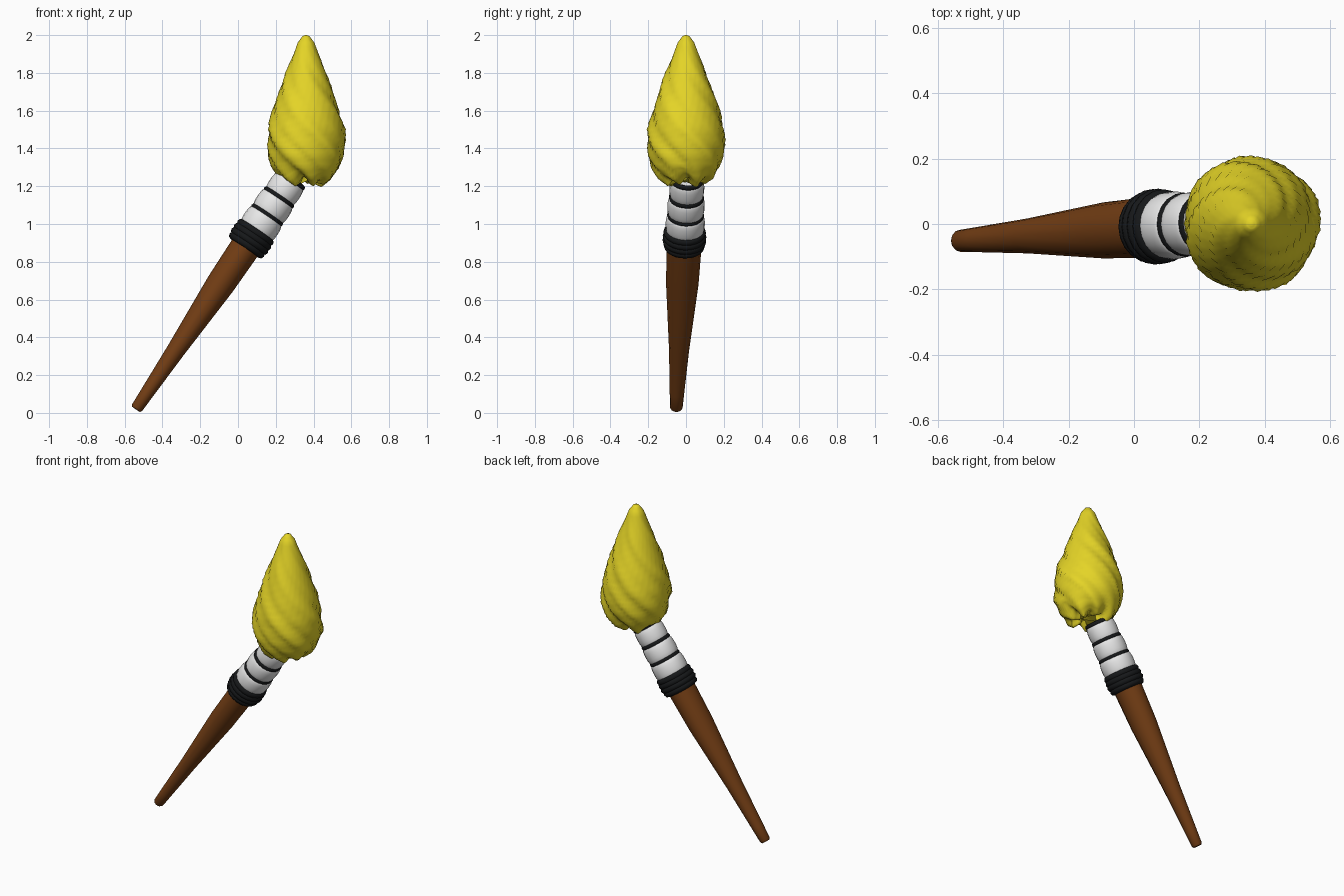
import bpy, bmesh
from math import sin, cos, pi, radians
from mathutils import Vector, Matrix

cube = bpy.data.objects.get("Cube")
if cube:
    bpy.data.objects.remove(cube, do_unlink=True)


def material(name, rgb):
    mat = bpy.data.materials.new(name)
    mat.use_nodes = True
    mat.diffuse_color = (*rgb, 1)
    bsdf = mat.node_tree.nodes["Principled BSDF"]
    bsdf.inputs["Base Color"].default_value = (*rgb, 1)
    bsdf.inputs["Roughness"].default_value = 0.8
    return mat


YELLOW = material("flame yellow", (0.78, 0.66, 0.02))
WHITE = material("wrap white", (0.8, 0.8, 0.8))
BLACK = material("binding black", (0.008, 0.009, 0.01))
BROWN = material("wood brown", (0.17, 0.047, 0.007))

# Slanted frame shared by handle, collar and wrap; local z runs up the shaft
foot = Vector((-0.54, -0.052, 0.019))
axis = (Vector((0.07, -0.008, 0.923)) - foot).normalized()
side = Vector((0, 1, 0)).cross(axis).normalized()
SHAFT = Matrix.Translation(foot) @ Matrix((side, axis.cross(side), axis)).transposed().to_4x4()
COLLAR = 1.09


def lathe(name, profile, sides, mat, matrix, angle=40, shape=None, closed=False):
    """Revolve (radius, height) points; shape(r, h, a) may displace each vertex."""
    bm = bmesh.new()
    rings = []
    for r, h in profile:
        ring = []
        for i in range(sides):
            a = 2 * pi * i / sides
            ring.append(bm.verts.new(shape(r, h, a) if shape else (r * cos(a), r * sin(a), h)))
        rings.append(ring)
    pairs = list(zip(rings, rings[1:]))
    if closed:
        pairs.append((rings[-1], rings[0]))
    else:
        bm.faces.new(rings[0][::-1])
        bm.faces.new(rings[-1])
    for low, high in pairs:
        for i in range(sides):
            j = (i + 1) % sides
            bm.faces.new((low[i], low[j], high[j], high[i]))
    bmesh.ops.recalc_face_normals(bm, faces=bm.faces)
    mesh = bpy.data.meshes.new(name)
    bm.to_mesh(mesh)
    bm.free()
    mesh.materials.append(mat)
    obj = bpy.data.objects.new(name, mesh)
    bpy.context.collection.objects.link(obj)
    obj.matrix_world = matrix
    bpy.ops.object.select_all(action="DESELECT")
    obj.select_set(True)
    bpy.context.view_layer.objects.active = obj
    bpy.ops.object.shade_smooth_by_angle(angle=radians(angle))
    return obj


def ring(name, radius, thick, height, mat, half_height=None):
    half_height = half_height or thick
    loop = [(radius + thick * cos(k * pi / 4), height + half_height * sin(k * pi / 4)) for k in range(8)]
    return lathe(name, loop, 20, mat, SHAFT, 60, closed=True)


# Tapered handle, a little wider from front to back
lathe("handle", [(0.025, 0), (0.032, 0.012), (0.036, 0.1), (0.049, 0.38), (0.076, 0.8), (0.082, 1.1)],
      12, BROWN, SHAFT, 35,
      lambda r, h, a: (r * cos(a), r * sin(a) * (1.05 + 0.1 * min(h, 1)), h))

# Black collar of stacked cords
for k, radius in enumerate((0.089, 0.095, 0.095, 0.092)):
    ring(f"collar_cord_{k + 1}", radius, 0.021, COLLAR + (k - 1.5) * 0.027, BLACK)

# Padded white wrap bulging between the black bindings
for k, radius in enumerate((0.104, 0.099, 0.092)):
    mid = COLLAR + 0.095 + k * 0.112
    bulge = [(radius * (0.8 + 0.2 * cos(s * pi / 8) ** 0.6) if abs(s) < 4 else radius * 0.8,
              mid + 0.056 * sin(s * pi / 8)) for s in range(-4, 5)]
    lathe(f"wrap_pad_{k + 1}", bulge, 20, WHITE, SHAFT, 60)
    ring(f"wrap_binding_{k + 1}", radius * 0.83, 0.012, mid + 0.056, BLACK, 0.015)

# Twisted flame
OUTLINE = [(0.05, 1.235), (0.1, 1.222), (0.145, 1.25), (0.178, 1.3), (0.198, 1.36), (0.204, 1.42),
           (0.199, 1.5), (0.175, 1.6), (0.142, 1.7), (0.106, 1.8), (0.066, 1.9), (0.044, 1.96),
           (0.018, 1.995), (0.004, 2.0)]


def refine(points, steps):
    out = []
    for (r0, h0), (r1, h1) in zip(points, points[1:]):
        out += [(r0 + (r1 - r0) * s / steps, h0 + (h1 - h0) * s / steps) for s in range(steps)]
    return out + [points[-1]]


def twist(r, h, a):
    phase = a + 5.2 * (h - 1.2)
    saw = sum(sin(9 * k * phase) / k for k in (1, 2, 3)) / 1.8
    fold = 0.045 * saw + 0.025 * sin(5 * phase + 1) + 0.012 * sin(3 * a + 14 * h)
    rr = r * (1 + fold * min(1, (2.02 - h) * 4))
    # Lower hem hangs in uneven scallops
    hem = max(0, 1.34 - h) * 0.16 * (sin(7 * phase) + 0.5 * sin(4 * a + 2))
    return (rr * cos(a), rr * sin(a), h + hem)


lathe("flame", refine(OUTLINE, 3), 72, YELLOW, Matrix.Translation((0.36, 0, 0)), 50, twist)
